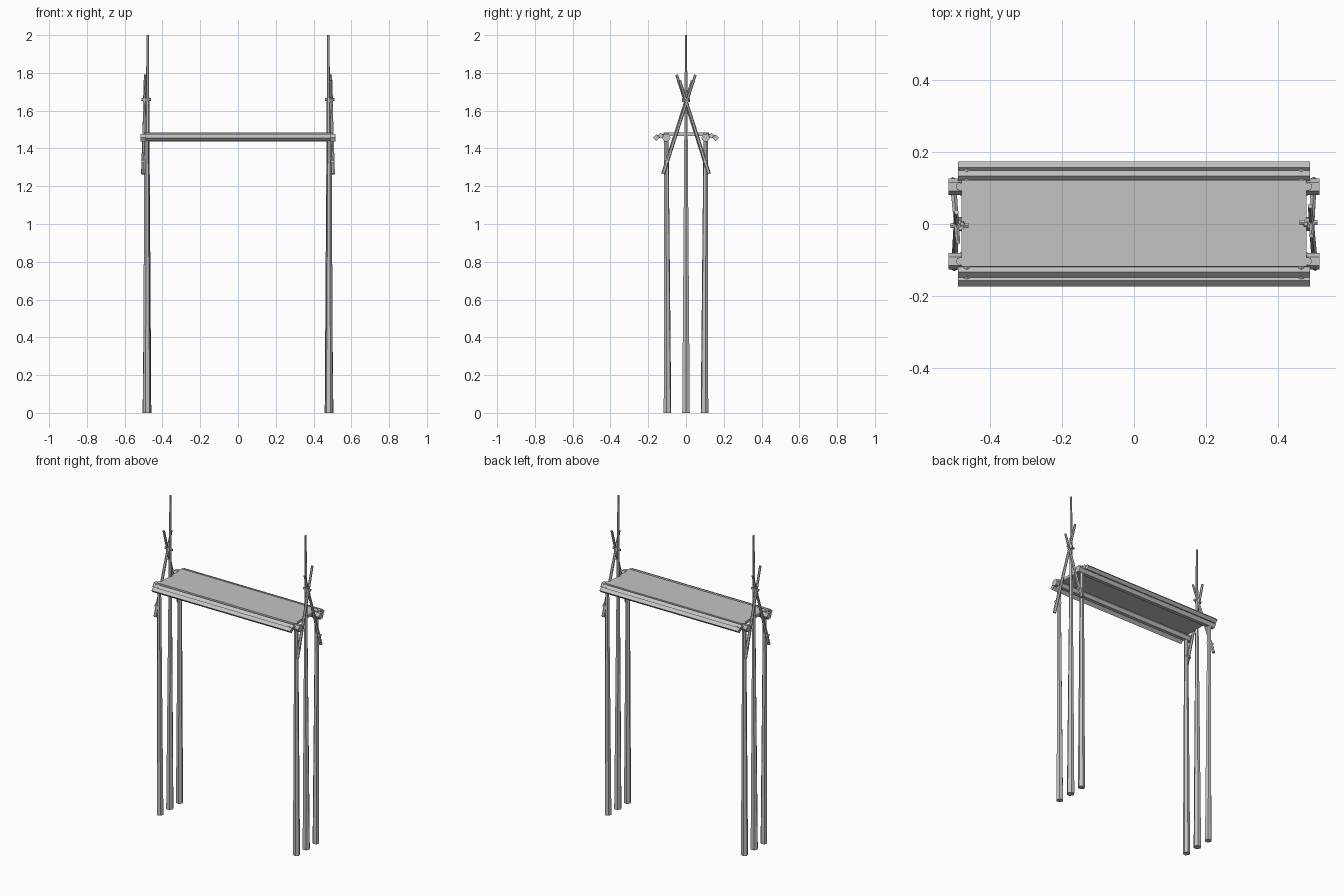
import bpy, bmesh, math
from mathutils import Vector, Matrix

cube = bpy.data.objects.get("Cube")
if cube:
    bpy.data.objects.remove(cube, do_unlink=True)

grey = bpy.data.materials.new("weathered grey")
grey.use_nodes = True
colour = (0.55, 0.55, 0.55, 1)
grey.diffuse_color = colour
grey.node_tree.nodes["Principled BSDF"].inputs["Base Color"].default_value = colour


def finish(name, bm):
    mesh = bpy.data.meshes.new(name)
    bmesh.ops.recalc_face_normals(bm, faces=bm.faces)
    bm.to_mesh(mesh)
    bm.free()
    mesh.materials.append(grey)
    obj = bpy.data.objects.new(name, mesh)
    bpy.context.collection.objects.link(obj)
    return obj


def pole(name, start, end, r1, r2, sides=6, spin=0):
    """Straight faceted pole, tapering from start to end."""
    a, b = Vector(start), Vector(end)
    axis = b - a
    turn = axis.to_track_quat('Z', 'Y').to_matrix().to_4x4()
    place = Matrix.Translation((a + b) / 2) @ turn @ Matrix.Rotation(spin, 4, 'Z')
    bm = bmesh.new()
    bmesh.ops.create_cone(bm, cap_ends=True, segments=sides, radius1=r1,
                          radius2=r2, depth=axis.length, matrix=place)
    return finish(name, bm)


# Walkway deck
bm = bmesh.new()
bmesh.ops.create_cube(bm, size=1, matrix=Matrix.Translation((0, 0.002, 1.475))
                      @ Matrix.Diagonal((0.96, 0.24, 0.018, 1)))
finish("deck", bm)

# Long beams and edge rails on both long sides
for label, s in (("front", -1), ("back", 1)):
    pole(f"{label}_beam", (-0.516, s * 0.104, 1.457), (0.516, s * 0.104, 1.457),
         0.023, 0.023, 6, math.pi / 6)
    for part, y, z, r in (("inner", 0.134, 1.468, 0.015), ("outer", 0.157, 1.456, 0.017)):
        pole(f"{label}_{part}_rail", (-0.49, s * y, z), (0.49, s * y, z), r, r, 4)
    for x in (-0.465, 0.465):
        pole(f"{label}_rail_peg", (x, s * 0.1, 1.472), (x, s * 0.152, 1.462), 0.009, 0.009)

# End frames; the second is the first turned half way round
for label, s in (("left", 1), ("right", -1)):
    def at(x, y, z):
        return (s * x, s * y, z)

    pole(f"{label}_mast", at(0.482, 0, 0), at(0.478, 0, 2), 0.023, 0.006)
    for y in (-1, 1):
        pole(f"{label}_post", at(0.482, y * 0.098, 0), at(0.484, y * 0.104, 1.484),
             0.021, 0.012)
        # lashing that ties the brace to the post
        pole(f"{label}_post_lashing", at(0.475, y * 0.102, 1.33),
             at(0.512, y * 0.102, 1.33), 0.01, 0.01)

    # Crossed braces
    pole(f"{label}_long_brace", at(0.504, -0.121, 1.265), at(0.49, 0.05, 1.79), 0.010, 0.007)
    pole(f"{label}_short_brace", at(0.5, 0.122, 1.265), at(0.494, -0.033, 1.76), 0.010, 0.007)
    pole(f"{label}_mast_lashing", at(0.46, 0.004, 1.658), at(0.511, 0.004, 1.658), 0.008, 0.008)
    pole(f"{label}_mast_wrap", at(0.488, 0.004, 1.645), at(0.488, 0.004, 1.668), 0.016, 0.016)
